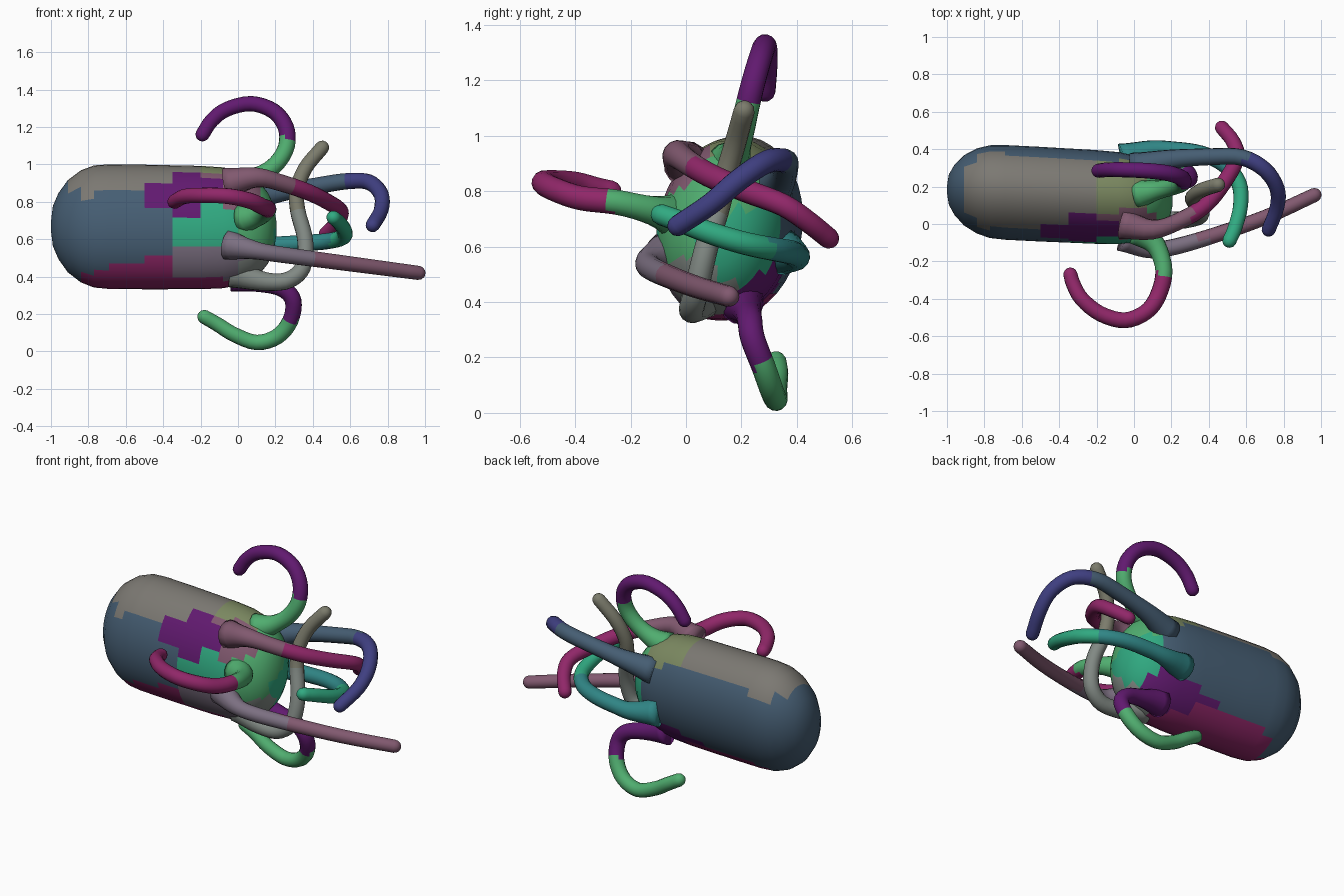
import bpy, bmesh, math
from mathutils import Vector

if "Cube" in bpy.data.objects:
    bpy.data.objects.remove(bpy.data.objects["Cube"])

mats = {}


def material(col):
    if col not in mats:
        m = bpy.data.materials.new("tint_%d" % len(mats))
        m.diffuse_color = (*col, 1)
        m.use_nodes = True
        m.node_tree.nodes["Principled BSDF"].inputs["Base Color"].default_value = m.diffuse_color
        mats[col] = m
    return mats[col]


GREEN, TEAL, BLUE = (.08, .42, .16), (.03, .40, .22), (.05, .05, .22)
PURPLE, MAGENTA, PINK = (.12, .01, .16), (.28, .02, .14), (.22, .10, .16)
GREY, SLATE, TAN = (.22, .25, .23), (.06, .11, .17), (.20, .19, .17)
LILAC, OLIVE = (.20, .16, .22), (.20, .25, .12)


def skin_rings(name, rings, color_at):
    """Loft closed rings, cap both ends and colour each face by a function."""
    bm = bmesh.new()
    loops = [[bm.verts.new(p) for p in r] for r in rings]
    n = len(loops[0])
    for a, b in zip(loops, loops[1:]):
        for j in range(n):
            bm.faces.new((a[j], a[(j + 1) % n], b[(j + 1) % n], b[j]))
    bm.faces.new(loops[0][::-1])
    bm.faces.new(loops[-1])
    bmesh.ops.recalc_face_normals(bm, faces=bm.faces)
    me = bpy.data.meshes.new(name)
    slots = []
    for f in bm.faces:
        c = color_at(f.calc_center_median())
        if c not in slots:
            slots.append(c)
            me.materials.append(material(c))
        f.material_index = slots.index(c)
        f.smooth = True
    bm.to_mesh(me)
    bm.free()
    ob = bpy.data.objects.new(name, me)
    bpy.context.collection.objects.link(ob)
    return ob


# Body: long rounded capsule, slightly swinging toward -y at the arm end
BODY = [(-1, .07), (-.99, .32), (-.96, .53), (-.91, .74), (-.84, .90), (-.77, .98),
        (-.69, 1), (-.5, 1), (-.35, .995), (-.2, .99), (-.08, .97), (0, .92), (.07, .83),
        (.12, .72), (.16, .57), (.19, .38), (.205, .12)]
body_rings = []
for x, s in BODY:
    cy = .172 - .05 * (x + .75)
    cz = .668 - .01 * (x + .75)
    ring = []
    for j in range(40):
        a = math.tau * j / 40
        y, z = .252 * s * math.cos(a), .333 * s * math.sin(a)
        ring.append((x, cy + y + .08 * z, cz + z))
    body_rings.append(ring)

# Body tints, taken from the nearest anchor point
TINTS = [((-.9, .17, .67), SLATE), ((-.5, .42, .7), SLATE), ((-.1, .38, .7), SLATE),
         ((-.6, -.05, .65), SLATE), ((-.7, .15, 1), TAN), ((-.4, .17, 1), TAN),
         ((-.05, .2, .97), OLIVE), ((0, -.02, .9), PINK), ((-.25, -.06, .85), PURPLE),
         ((-.15, -.12, .68), TEAL), ((.1, -.05, .7), GREEN), ((-.1, -.08, .48), LILAC),
         ((-.5, .05, .36), MAGENTA), ((-.1, .1, .34), MAGENTA), ((0, .25, .38), PURPLE),
         ((.15, .15, .85), GREEN), ((.18, .2, .6), TEAL), ((.1, .05, .42), GREY)]
skin_rings("body", body_rings,
           lambda p: min(TINTS, key=lambda t: (Vector(t[0]) - p).length)[1])


def arm(name, pts, c0, c1, split=.5, r0=.048, r1=.038):
    """Tapered tube along a smooth path, flared at its root with a rounded tip."""
    P = [Vector(p) for p in pts]
    P = [2 * P[0] - P[1]] + P + [2 * P[-1] - P[-2]]
    path = []
    for i in range(1, len(P) - 2):
        a, b, c, d = P[i - 1:i + 3]
        for k in range(4):
            t = k / 4
            path.append(.5 * (2 * b + (c - a) * t + (2 * a - 5 * b + 4 * c - d) * t * t
                              + (3 * b - a - 3 * c + d) * t ** 3))
    path.append(P[-2])
    n = len(path)
    end = (path[-1] - path[-2]).normalized()
    radii = [r0 + (r1 - r0) * i / (n - 1) + .035 * max(0, 1 - i / 7) ** 2 for i in range(n)]
    for f, s in ((.45, .88), (.8, .58), (.95, .22)):
        path.append(path[n - 1] + end * r1 * f)
        radii.append(r1 * s)
    rings, u = [], None
    for i, p in enumerate(path):
        t = (path[min(i + 1, len(path) - 1)] - path[max(i - 1, 0)]).normalized()
        u = t.orthogonal() if u is None else u - t * u.dot(t)
        u.normalize()
        v = t.cross(u)
        rings.append([p + radii[i] * (u * math.cos(a) + v * math.sin(a))
                      for a in (math.tau * j / 14 for j in range(14))])

    def tint(p):
        near = min(range(len(path)), key=lambda i: (path[i] - p).length)
        return c0 if near < split * len(path) else c1
    skin_rings(name, rings, tint)


# Eight arms
arm("top_arm", [(.02, .16, .90), (.12, .18, .94), (.21, .20, 1.01), (.26, .22, 1.1),
                (.255, .245, 1.2), (.19, .27, 1.285), (.07, .285, 1.325), (-.06, .29, 1.295),
                (-.14, .29, 1.235), (-.19, .285, 1.16)], GREEN, PURPLE, .34)
arm("bottom_arm", [(-.02, .2, .40), (.12, .22, .37), (.24, .23, .335), (.295, .24, .27),
                   (.28, .28, .165), (.21, .31, .08), (.1, .325, .048), (-.02, .325, .09),
                   (-.11, .33, .145), (-.18, .325, .185)], PURPLE, GREEN, .38)
arm("front_arm", [(.03, -.04, .71), (.12, -.12, .73), (.16, -.25, .76), (.13, -.38, .775),
                  (.065, -.47, .805), (-.05, -.515, .83), (-.18, -.48, .835),
                  (-.28, -.40, .83), (-.325, -.32, .81), (-.34, -.27, .80)],
    GREEN, MAGENTA, .22)
arm("upper_front_arm", [(-.06, .0, .90), (.1, -.03, .93), (.25, .02, .895), (.38, .1, .85),
                        (.48, .22, .80), (.55, .35, .75), (.53, .44, .69), (.47, .515, .63)],
    PINK, MAGENTA, .3)
arm("upper_back_arm", [(.0, .30, .80), (.2, .345, .845), (.42, .36, .885), (.58, .355, .91),
                       (.7, .29, .905), (.765, .19, .84), (.765, .09, .755),
                       (.72, -.03, .675)], SLATE, BLUE, .4)
arm("back_arm", [(-.06, .35, .58), (.1, .395, .565), (.22, .395, .57), (.36, .375, .58),
                 (.48, .32, .59), (.56, .22, .61), (.57, .1, .645), (.54, -.02, .69),
                 (.51, -.09, .715)], (.03, .24, .24), TEAL, .5)
arm("lower_front_arm", [(-.05, -.07, .57), (.07, -.13, .545), (.18, -.13, .525),
                        (.4, -.07, .495), (.7, .035, .455), (.965, .155, .42)],
    LILAC, PINK, .5)
arm("lower_arm", [(-.02, .06, .42), (.12, .03, .378), (.25, .02, .375), (.335, .035, .43),
                  (.36, .055, .52), (.355, .08, .62), (.32, .12, .75), (.315, .145, .86),
                  (.36, .18, .98), (.45, .21, 1.09)], GREY, (.20, .20, .15), .6)
